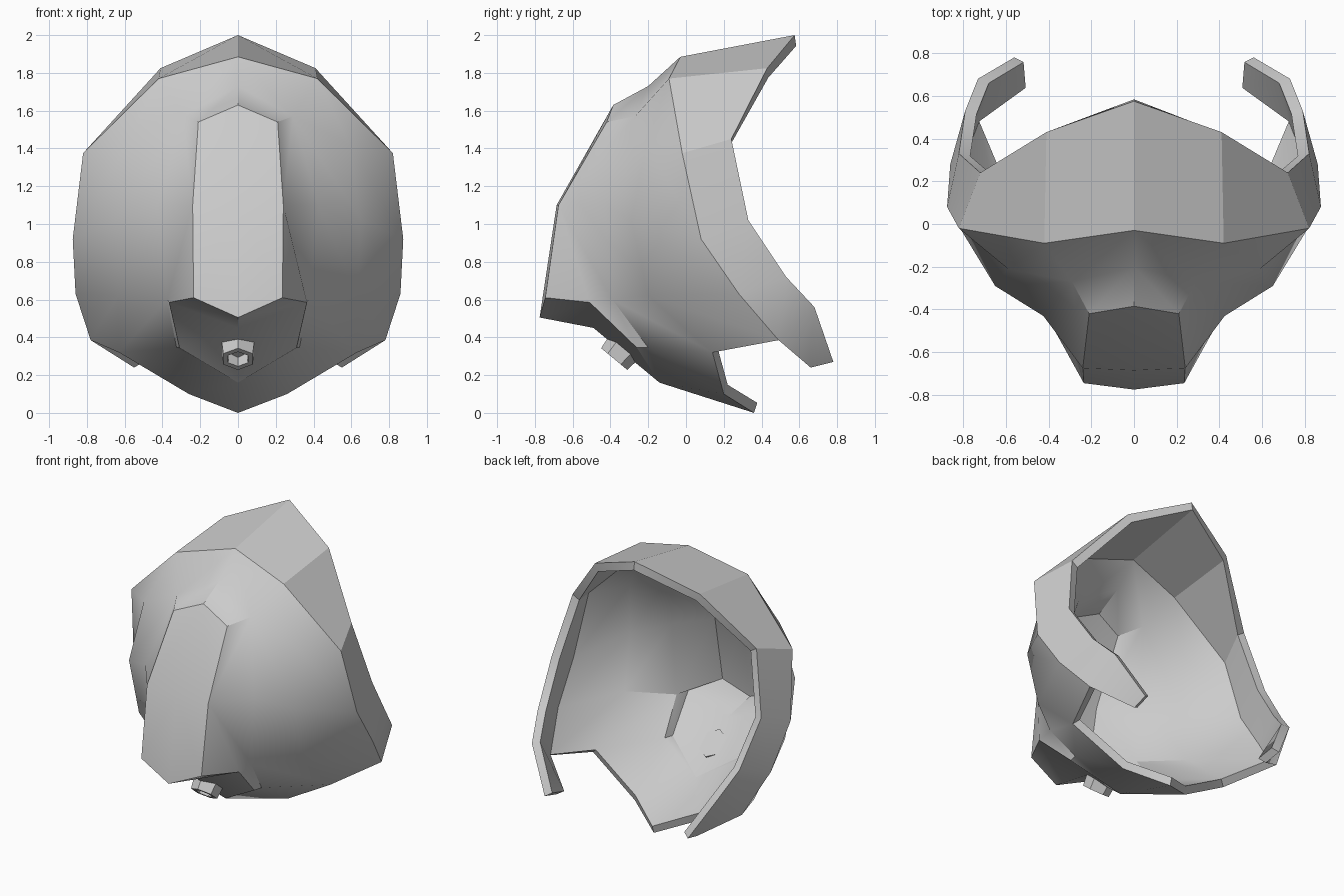
import bpy, bmesh, math
from mathutils import Vector

if "Cube" in bpy.data.objects:
    bpy.data.objects.remove(bpy.data.objects["Cube"])


def make_object(name, verts, faces):
    mesh = bpy.data.meshes.new(name)
    mesh.from_pydata(verts, [], faces)
    obj = bpy.data.objects.new(name, mesh)
    bpy.context.collection.objects.link(obj)
    bm = bmesh.new()
    bm.from_mesh(mesh)
    bmesh.ops.recalc_face_normals(bm, faces=bm.faces)
    bm.faces.ensure_lookup_table()
    if bm.faces[0].normal.y > 0:      # first face must look forward
        bmesh.ops.reverse_faces(bm, faces=bm.faces)
    bm.to_mesh(mesh)
    bm.free()
    return obj


def finish(obj, angle):
    # apply modifiers, then smooth while keeping the creases
    bpy.ops.object.select_all(action='DESELECT')
    obj.select_set(True)
    bpy.context.view_layer.objects.active = obj
    for m in list(obj.modifiers):
        bpy.ops.object.modifier_apply(modifier=m.name)
    bpy.ops.object.shade_smooth_by_angle(angle=math.radians(angle))


# Right half of the helmet shell, as profile lines of vertex numbers
verts, faces = [], []


def line(*coords):
    start = len(verts)
    verts.extend(coords)
    return list(range(start, len(verts)))


def strip(a, b):
    for i in range(len(a) - 1):
        faces.append((a[i], a[i + 1], b[i + 1], b[i]))


# rear rim, ending in the cheek tip
rim = line((0, .575, 2.0), (.41, .43, 1.825), (.72, .24, 1.45), (.82, .33, 1.02),
           (.79, .53, .72), (.73, .68, .56), (.56, .78, .27), (.55, .66, .24))
# brow and cheek crease
crease = line((0, -.03, 1.885), (.42, -.09, 1.77), (.82, -.02, 1.375),
              (.875, .08, .92), (.86, .28, .63), (.78, .49, .385))
# middle of the cheek, ending at the jaw edge
cheek = line((.59, -.21, 1.42), (.65, -.29, 1.02), (.635, -.2, .62), (.63, .14, .32))
jaw, chin = line((.26, .2, .10), (0, .36, 0))
# foot of the muzzle
foot = line((0, -.2, 1.73), (.29, -.27, 1.57), (.425, -.43, 1.1), (.375, -.39, .6),
            (.325, -.2, .345), (0, -.14, .16))
# muzzle front panel, its middle, and its underside
panel = line((0, -.385, 1.63), (.21, -.42, 1.54), (.24, -.675, 1.1),
             (.235, -.745, .61), (0, -.775, .505))
mid, lip, low, under = line((0, -.685, 1.1), (.365, -.51, .585),
                            (.31, -.26, .345), (0, -.49, .45))

# muzzle
faces.append((panel[0], panel[1], panel[2], mid))
faces.append((mid, panel[2], panel[3], panel[4]))
strip(foot[:3], panel[:3])
faces.append((foot[2], foot[3], lip, panel[3], panel[2]))
strip(foot[3:5], [lip, low])
faces.append((foot[4], foot[5], low))
strip([panel[4], panel[3]], [under, lip])
strip([under, lip], [foot[5], low])
# forehead, cheek and jaw
strip(crease[:2], foot[:2])
faces.append((crease[1], cheek[0], foot[1]))
faces.append((crease[1], crease[2], cheek[0]))
strip(foot[1:5], cheek)
strip(cheek, crease[2:])
faces.append((foot[4], cheek[3], jaw))
faces.append((foot[4], jaw, foot[5]))
faces.append((foot[5], jaw, chin))
# crown and side guard
strip(rim[:6], crease)
faces.append((rim[5], rim[6], rim[7], crease[5]))

shell = make_object("helmet_shell", verts, faces)
mirror = shell.modifiers.new("mirror", 'MIRROR')
mirror.use_clip = True
solid = shell.modifiers.new("thickness", 'SOLIDIFY')
solid.thickness = .055
solid.offset = -1
solid.use_even_offset = True
finish(shell, 30)

# Six-sided breathing nozzle with a recessed bore, square to the chin plate
axis = Vector((0, -.64, -.77)).normalized()
slope = Vector((0, .77, -.64)).normalized()
end = Vector((0, -.38, .285))
rings = [(.105, -.13), (.09, 0), (.06, 0), (.055, -.08)]
tube, quads = [], []
for r, t in rings:
    for k in range(6):
        a = k * math.pi / 3
        tube.append(end + axis * t + slope * r * math.cos(a)
                    + Vector((r * math.sin(a), 0, 0)))
for i in range(len(rings) - 1):
    for k in range(6):
        n = (k + 1) % 6
        quads.append((i * 6 + k, i * 6 + n, i * 6 + 6 + n, i * 6 + 6 + k))
# end face first so the normals are checked on the front of the nozzle
quads = quads[6:12] + quads[:6] + quads[12:] + [tuple(range(18, 24)), tuple(range(5, -1, -1))]
nozzle = make_object("nozzle", tube, quads)
finish(nozzle, 30)
